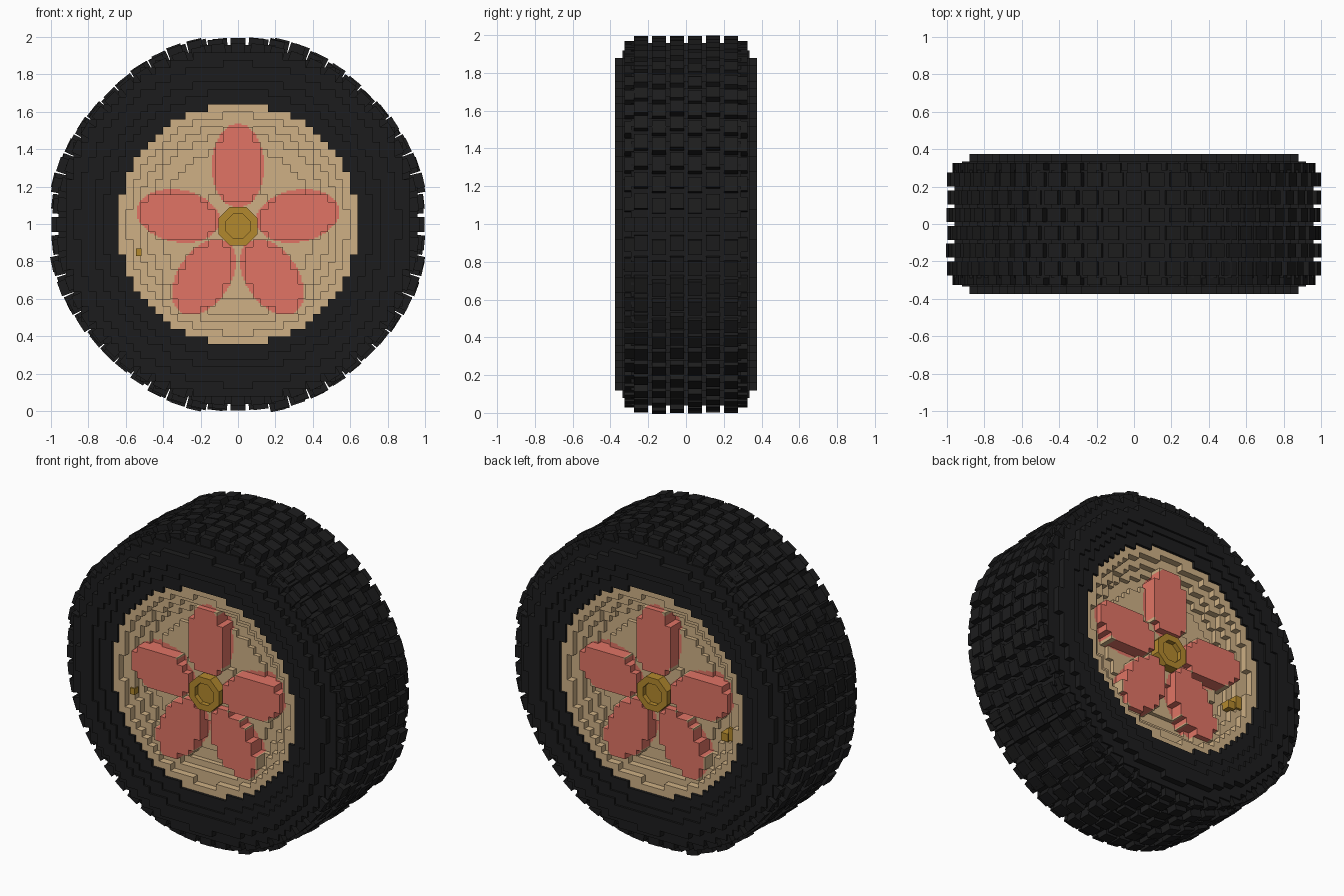
import bpy, bmesh, math, random
from mathutils import Matrix, Vector

if "Cube" in bpy.data.objects:
    bpy.data.objects.remove(bpy.data.objects["Cube"])

random.seed(4)
CELL = 0.04      # block size of the stepped shapes
CZ = 0.998       # axle height


def material(name, rgb):
    m = bpy.data.materials.new(name)
    m.diffuse_color = (*rgb, 1)
    m.use_nodes = True
    m.node_tree.nodes["Principled BSDF"].inputs["Base Color"].default_value = m.diffuse_color
    return m


BLACK = material("tire black", (0.012, 0.012, 0.0125))
TAN = material("rim tan", (0.62, 0.435, 0.235))
RED = material("petal red", (0.75, 0.175, 0.13))
GOLD = material("nut gold", (0.45, 0.25, 0.027))


def finish(bm, name, mats):
    bmesh.ops.remove_doubles(bm, verts=bm.verts, dist=1e-4)
    me = bpy.data.meshes.new(name)
    bm.to_mesh(me)
    bm.free()
    for m in mats:
        me.materials.append(m)
    ob = bpy.data.objects.new(name, me)
    bpy.context.collection.objects.link(ob)
    return ob


PETAL_ANGLES = [math.radians(a) for a in (90, 10, -56, -124, 170)]


def in_petal(x, z, grow=0.0):
    z += 0.012
    for a in PETAL_ANGLES:
        u = x * math.cos(a) + z * math.sin(a)
        v = -x * math.sin(a) + z * math.cos(a)
        if ((u - 0.325) / (0.215 + grow)) ** 2 + (v / (0.13 + grow)) ** 2 < 1:
            return True
    return False


# Half width of the wheel in steps: (outer radius, depth)
STEPS = [(0.2, 0.28), (0.42, 0.245), (0.49, 0.22), (0.54, 0.25), (0.585, 0.29),
         (0.645, 0.333), (0.72, 0.35), (0.78, 0.362), (0.865, 0.375),
         (0.93, 0.335), (0.962, 0.29)]
RIM_R = 0.645


def coarse(v):
    return (math.floor(v / CELL) + 0.5) * CELL


def depth(x, z):
    x, z = coarse(x), coarse(z)
    r = math.hypot(x, z)
    if r > 0.1 and in_petal(x, z):
        return 0.325
    for lim, d in STEPS:
        if r < lim:
            return d
    return 0.0


def stepped_part(name, r_test, sub, mats, mat_rule):
    """Blocky relief, the same on the front and the back."""
    bm = bmesh.new()
    c = CELL / sub
    n = 25 * sub
    for i in range(-n, n):
        for j in range(-n, n):
            x, z = (i + 0.5) * c, (j + 0.5) * c
            h = depth(x, z)
            if h == 0 or not r_test(math.hypot(coarse(x), coarse(z))):
                continue
            p = [(i * c, j * c), (i * c + c, j * c),
                 (i * c + c, j * c + c), (i * c, j * c + c)]
            quads = [[(q, h) for q in p]]
            for k, (dx, dz) in enumerate(((0, -c), (c, 0), (0, c), (-c, 0))):
                hn = depth(x + dx, z + dz)
                if hn < h:
                    a, b = p[k], p[(k + 1) % 4]
                    quads.append([(b, h), (a, h), (a, hn), (b, hn)])
            for s in (-1, 1):
                for q in quads:
                    vs = [bm.verts.new((w[0], s * d, w[1] + CZ)) for w, d in q]
                    f = bm.faces.new(vs if s < 0 else vs[::-1])
                    f.material_index = mat_rule(x, z)
    return finish(bm, name, mats)


# Tire body and rim with painted petals
stepped_part("tire", lambda r: r >= RIM_R, 1, [BLACK], lambda x, z: 0)
stepped_part("rim", lambda r: r < RIM_R, 4, [TAN, RED],
             lambda x, z: 1 if in_petal(x, z, 0.01) else 0)


def add_box(bm, size, matrix):
    bmesh.ops.create_cube(bm, size=1, matrix=matrix @ Matrix.Diagonal((*size, 1)))


# Tread: staggered rows of small lugs, slightly squared outline
bm = bmesh.new()
ROWS = 56
for k in range(ROWS):
    a = 2 * math.pi * k / ROWS
    flat = max(abs(math.cos(a)), abs(math.sin(a)))
    reach = min(0.996 / flat, 1.022) - 0.03 * abs(math.sin(2 * a)) ** 4
    for col in range(6):
        y = (col - 2.5) * 0.095
        top = reach - (random.uniform(0, 0.018) if k % 14 else 0)
        ang = a + (0.012 if col % 2 else -0.012) * (1 if k % 14 else 0)
        m = (Matrix.Translation((0, 0, CZ)) @ Matrix.Rotation(ang, 4, 'Y')
             @ Matrix.Translation((0, y, (top + 0.91) / 2)))
        add_box(bm, (0.08, 0.075, top - 0.91), m)
    # shoulder lugs
    for s in (-1, 1):
        m = (Matrix.Translation((0, 0, CZ)) @ Matrix.Rotation(a, 4, 'Y')
             @ Matrix.Translation((0, s * 0.30, 0.93)))
        add_box(bm, (0.075, 0.05, 0.08), m)
finish(bm, "tread", [BLACK])

# Axle nut with a sunk centre on both ends
bm = bmesh.new()
bmesh.ops.create_cone(bm, cap_ends=True, segments=8, radius1=0.112, radius2=0.112, depth=0.68,
                      matrix=Matrix.Translation((0, 0, CZ - 0.01))
                      @ Matrix.Rotation(math.pi / 2, 4, 'X')
                      @ Matrix.Rotation(math.pi / 8, 4, 'Z'))
bm.normal_update()
caps = [f for f in bm.faces if len(f.verts) == 8]
bmesh.ops.inset_individual(bm, faces=caps, thickness=0.042)
bm.normal_update()
for f in caps:
    ring = bmesh.ops.extrude_discrete_faces(bm, faces=[f])["faces"][0]
    shift = Vector((0, -0.03 if ring.calc_center_median().y > 0 else 0.03, 0))
    bmesh.ops.translate(bm, verts=ring.verts, vec=shift)
finish(bm, "axle_nut", [GOLD])

# Air valve on the rim
bm = bmesh.new()
add_box(bm, (0.05, 0.07, 0.05), Matrix.Translation((-0.48, 0.265, 0.83)))
add_box(bm, (0.04, 0.06, 0.08), Matrix.Translation((-0.53, 0.275, 0.86)))
add_box(bm, (0.03, 0.04, 0.04), Matrix.Translation((-0.53, -0.28, 0.85)))
finish(bm, "air_valve", [GOLD])
